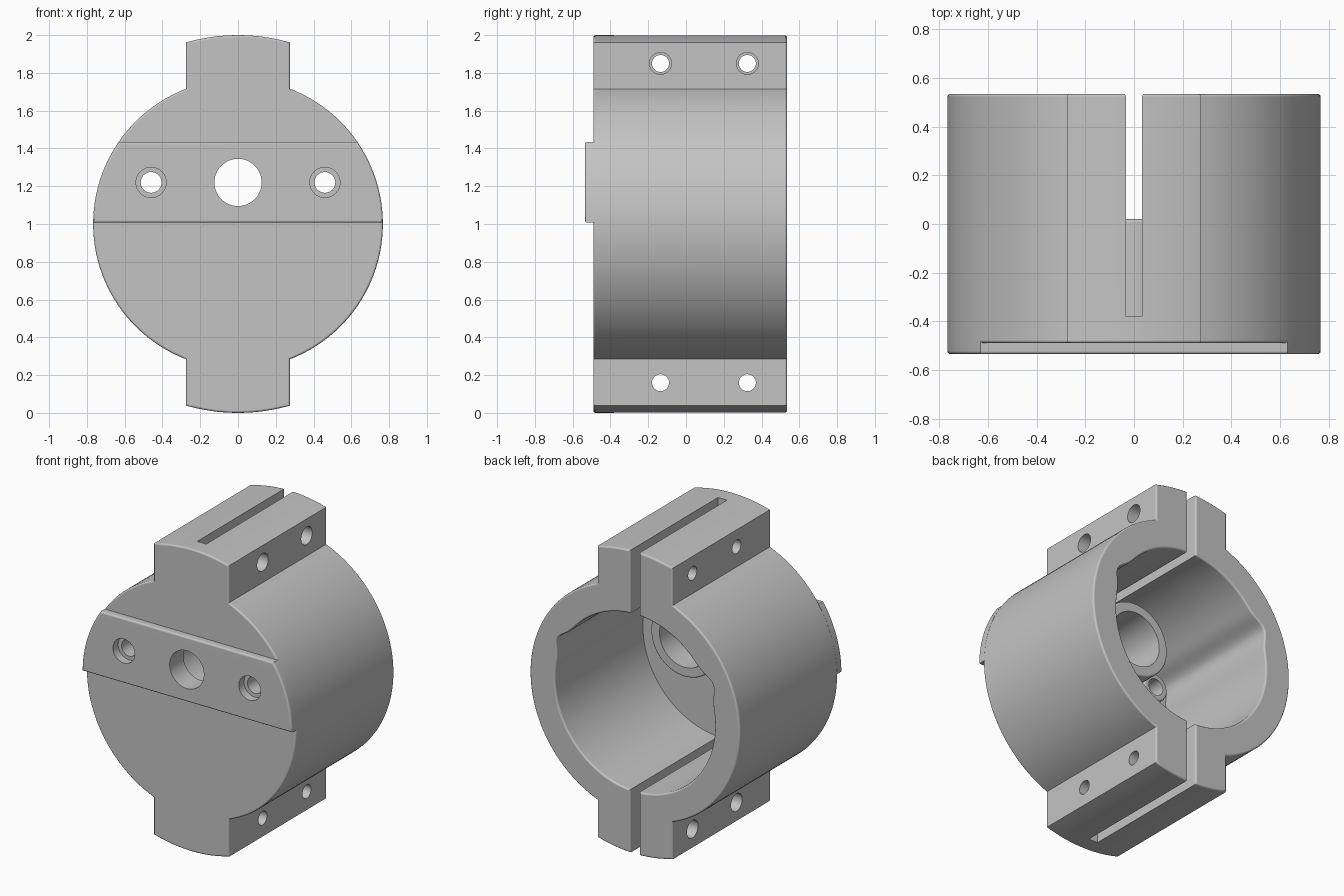
import bpy, bmesh
from math import sin, cos, asin, acos, pi, radians, exp

if "Cube" in bpy.data.objects:
    bpy.data.objects.remove(bpy.data.objects["Cube"], do_unlink=True)

ROUND = 0.012
FRONT, BACK, FLOOR = -0.49, 0.535, -0.383
BORE_Z, SCREW_X = 1.22, 0.46

grey = bpy.data.materials.new("light_grey")
grey.use_nodes = True
grey.diffuse_color = (0.55, 0.55, 0.55, 1)
grey.node_tree.nodes["Principled BSDF"].inputs["Base Color"].default_value = (0.55, 0.55, 0.55, 1)


def arc(r, a0, a1, n, cx=0, cz=1):
    return [(cx + r * cos(a0 + (a1 - a0) * i / n), cz + r * sin(a0 + (a1 - a0) * i / n))
            for i in range(n + 1)]


def lip(t, inward, grow):
    """Rounded edge as sections, running from the wall to the end face."""
    return [(t + inward * ROUND * (1 - sin(k * pi / 6)), grow * ROUND * (1 - cos(k * pi / 6)))
            for k in range(4)]


def loft(name, outline, sections, axis="Y"):
    """Solid through outline(offset) placed at each (position, offset)."""
    bm = bmesh.new()
    rings = []
    for t, off in sections:
        rings.append([bm.verts.new((a, t, b) if axis == "Y" else (t, a, b))
                      for a, b in outline(off)])
    n = len(rings[0])
    for low, high in zip(rings, rings[1:]):
        for i in range(n):
            j = (i + 1) % n
            bm.faces.new((low[i], low[j], high[j], high[i]))
    bm.faces.new(rings[0])
    bm.faces.new(rings[-1])
    bmesh.ops.recalc_face_normals(bm, faces=bm.faces)
    mesh = bpy.data.meshes.new(name)
    bm.to_mesh(mesh)
    bm.free()
    mesh.materials.append(grey)
    obj = bpy.data.objects.new(name, mesh)
    bpy.context.collection.objects.link(obj)
    return obj


def circle(r, cx, cz, n=48):
    return lambda off: arc(r + off, 0, 2 * pi, n, cx, cz)[:-1]


def combine(target, tool, operation):
    mod = target.modifiers.new(tool.name, "BOOLEAN")
    mod.operation, mod.solver, mod.object = operation, "EXACT", tool
    bpy.context.view_layer.objects.active = target
    bpy.ops.object.modifier_apply(modifier=mod.name)
    bpy.data.objects.remove(tool, do_unlink=True)


def body_outline(off):
    r, w, rt = 0.767 + off, 0.275 + off, 1 + off
    a, b = acos(w / r), acos(w / rt)
    return (arc(r, -a, a, 48) + arc(rt, b, pi - b, 12)
            + arc(r, pi - a, pi + a, 48) + arc(rt, pi + b, 2 * pi - b, 12))


def bar_outline(off):
    r = 0.767 + off
    low, high = asin((0.007 - off) / r), asin((0.435 + off) / r)
    return arc(r, low, high, 12) + arc(r, pi - high, pi - low, 12)


def cavity_outline(off):
    # round bore with a shallow channel beside each screw
    points, n = [], 160
    for i in range(n):
        a = -pi / 2 + 2 * pi * i / n
        phi = min(abs(a - 0.446), abs(a - pi + 0.446))
        r = 0.583 + 0.046 * exp(-(phi / 0.13) ** 2) + off
        points.append((r * cos(a), 1 + r * sin(a)))
    return points


def slot_outline(off):
    w = 0.033 + off
    return [(-w, -0.1), (w, -0.1), (w, 2.1), (-w, 2.1)]


# Outer shell with clamp tabs and the raised front bar
body = loft("clamp_body", body_outline, lip(FRONT, 1, -1)[::-1] + lip(BACK, -1, -1))
bar = loft("front_bar", bar_outline, lip(-0.535, 1, -1)[::-1] + [(-0.48, 0)])
combine(body, bar, "UNION")

# Cavity and clamp slot, open at the back
mouth = lip(BACK, -1, 1) + [(0.6, ROUND)]
combine(body, loft("cavity", cavity_outline, [(FLOOR, 0)] + mouth), "DIFFERENCE")
combine(body, loft("slot", slot_outline, [(-0.38, 0)] + mouth), "DIFFERENCE")

# Inner hub and screw bosses
combine(body, loft("hub", circle(0.245, 0, BORE_Z, 64), [(-0.42, 0)] + lip(0.02, -1, -1)), "UNION")
for x in (-SCREW_X, SCREW_X):
    combine(body, loft("screw_boss", circle(0.09, x, BORE_Z), [(-0.42, 0)] + lip(-0.345, -1, -1)), "UNION")

# Hub bore and front holes
combine(body, loft("hub_bore", circle(0.18, 0, BORE_Z, 64), [(-0.39, 0), (0.1, 0)]), "DIFFERENCE")
combine(body, loft("shaft_hole", circle(0.125, 0, BORE_Z, 64), [(-0.6, 0), (-0.3, 0)]), "DIFFERENCE")
for x in (-SCREW_X, SCREW_X):
    combine(body, loft("screw_hole", circle(0.055, x, BORE_Z, 32), [(-0.6, 0), (-0.2, 0)]), "DIFFERENCE")
    combine(body, loft("screw_recess", circle(0.08, x, BORE_Z, 32), [(-0.6, 0), (-0.48, 0)]), "DIFFERENCE")

# Clamp bolt holes through the tabs, wider on one side
for y in (-0.135, 0.325):
    for z, side in ((1.85, 1), (0.16, -1)):
        combine(body, loft("bolt_hole", circle(0.045, y, z, 32), [(-0.4, 0), (0.4, 0)], "X"), "DIFFERENCE")
        combine(body, loft("bolt_clearance", circle(0.058, y, z, 32), [(0, 0), (side * 0.4, 0)], "X"), "DIFFERENCE")

# Smooth shading with crisp edges
bpy.ops.object.select_all(action="DESELECT")
body.select_set(True)
bpy.context.view_layer.objects.active = body
bpy.ops.object.shade_smooth_by_angle(angle=radians(35))
weighted = body.modifiers.new("weighted_normals", "WEIGHTED_NORMAL")
weighted.keep_sharp = True
